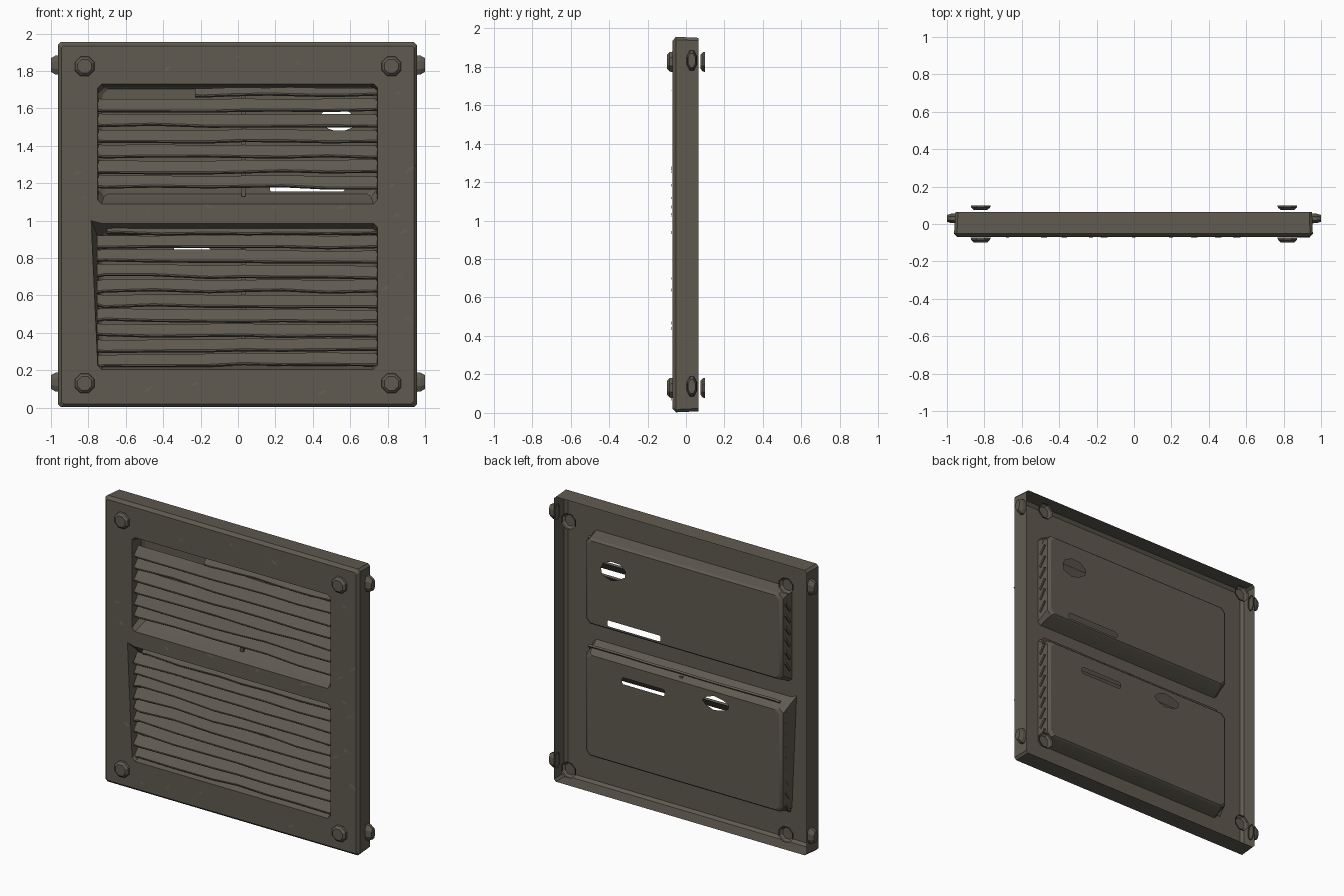
import bpy, bmesh, math, random
from mathutils import Vector, Matrix

if "Cube" in bpy.data.objects:
    bpy.data.objects.remove(bpy.data.objects["Cube"])

random.seed(4)
mat = bpy.data.materials.new("weathered olive brown")
mat.diffuse_color = (0.115, 0.102, 0.080, 1)
mat.use_nodes = True
mat.node_tree.nodes["Principled BSDF"].inputs["Base Color"].default_value = mat.diffuse_color


def finish(bm, name, smooth=True):
    me = bpy.data.meshes.new(name)
    bm.normal_update()
    bm.to_mesh(me)
    bm.free()
    ob = bpy.data.objects.new(name, me)
    bpy.context.collection.objects.link(ob)
    me.materials.append(mat)
    if smooth:
        bpy.ops.object.select_all(action='DESELECT')
        ob.select_set(True)
        bpy.context.view_layer.objects.active = ob
        bpy.ops.object.shade_smooth_by_angle(angle=math.radians(25))
    return ob


def rect(x0, x1, z0, z1, c):
    """Rectangle with cut corners, counter-clockwise seen from the front."""
    return [(x0 + c, z0), (x1 - c, z0), (x1, z0 + c), (x1, z1 - c),
            (x1 - c, z1), (x0 + c, z1), (x0, z1 - c), (x0, z0 + c)]


def loop(bm, pts, y):
    return [bm.verts.new((x, y, z)) for x, z in pts]


def bridge(bm, a, b):
    n = len(a)
    for i in range(n):
        j = (i + 1) % n
        bm.faces.new((a[i], a[j], b[j], b[i]))


def fill(bm, loops):
    """Flat face bounded by the first loop, with the others as holes."""
    edges = []
    for lp in loops:
        for i, v in enumerate(lp):
            w = lp[(i + 1) % len(lp)]
            edges.append(bm.edges.get((v, w)) or bm.edges.new((v, w)))
    bmesh.ops.triangle_fill(bm, use_beauty=True, edges=edges, normal=(0, -1, 0))


def ragged_hole(cx, cz, rx, rz):
    return [(cx + rx * random.uniform(.75, 1) * math.cos(k * math.tau / 9),
             cz + rz * random.uniform(.8, 1) * math.sin(k * math.tau / 9)) for k in range(9)]


# Sheet shell: front frame with side walls, open at the back, two pockets pressed in
bm = bmesh.new()
front = loop(bm, rect(-.945, .94, .02, 1.935, .012), -.07)
edge = loop(bm, rect(-.962, .956, .003, 1.955, .015), -.052)
rear = loop(bm, rect(-.955, .952, .008, 1.95, .015), .064)
bridge(bm, edge, front)
bridge(bm, rear, edge)
mouths = []
pockets = [  # front mouth, pocket floor, holes in the floor
    ((-.75, .745, 1.09, 1.73), (-.745, .74, 1.13, 1.715),
     [ragged_hole(.53, 1.54, .11, .07), rect(.17, .57, 1.155, 1.195, .008)]),
    ((-.75, .745, .205, .985), (-.745, .74, .23, .935),
     [ragged_hole(-.25, .845, .11, .05), rect(.14, .46, .79, .835, .008)]),
]
for i, (mouth, floor, holes) in enumerate(pockets):
    mp = rect(*mouth, .02)
    if i == 1:  # torn upper left corner of the lower opening
        mp[6] = (-.785, 1.0)
    m = loop(bm, mp, -.07)
    f = loop(bm, rect(*floor, .03), .018)
    g = loop(bm, rect(floor[0] + .02, floor[1] - .02, floor[2] + .012, floor[3] - .012, .03), .032)
    bridge(bm, m, f)
    bridge(bm, f, g)
    fill(bm, [g] + [loop(bm, h, .032) for h in holes])
    mouths.append(m)
fill(bm, [front] + mouths)
finish(bm, "pressed_frame_shell")


# Louvre slats: tilted strips with a slightly warped, chipped outline
def slat(bm, z, x0=-.755, x1=.75, depth=.078, tilt=52):
    a = math.radians(tilt + random.uniform(-3, 3))
    d = Vector((0, math.cos(a), math.sin(a)))      # from low front edge to high back edge
    nrm = Vector((0, -math.sin(a), math.cos(a)))   # outward face
    xs = [x0, x0 + .04] + [x0 + (x1 - x0) * t for t in (.2, .4, .52, .66, .82)] + [x1]
    rings = []
    slope = random.uniform(-.006, .006)
    for x in xs:
        c = Vector((x, -.024, z + slope * x + random.uniform(-.004, .004)))
        lo = depth / 2 - random.choice((0, 0, 0, .008))
        rings.append([bm.verts.new(c + d * s + nrm * t) for s, t in
                      ((-lo, -.007), (-lo, .005), (-lo + .006, .009), (depth / 2, .007), (depth / 2, -.007))])
    for p, q in zip(rings, rings[1:]):
        bridge(bm, p, q)
    bm.faces.new(rings[0])
    bm.faces.new(rings[-1][::-1])


for name, zs in (("upper_louvre_slats", [1.615 - .082 * k for k in range(6)]),
                 ("lower_louvre_slats", [.885 - .079 * k for k in range(9)])):
    bm = bmesh.new()
    for z in zs:
        slat(bm, z)
    if name.startswith("upper"):
        slat(bm, 1.685, -.23, .745, .05)   # short top slat
    else:
        slat(bm, .945, -.7, .745, .05)
    bmesh.ops.recalc_face_normals(bm, faces=bm.faces)
    finish(bm, name)

# Thin vertical bar tying the slats together
bm = bmesh.new()
for z0, z1 in ((1.13, 1.7), (.24, .95)):
    bmesh.ops.create_cube(bm, size=1, matrix=Matrix.Translation((.03, .005, (z0 + z1) / 2))
                          @ Matrix.Diagonal((.022, .016, z1 - z0, 1)))
finish(bm, "slat_tie_bar", False)


# Bolt heads: open-backed faceted caps
def bolt(name, pos, direction, squash=1.0, height=.027):
    bm = bmesh.new()
    rot = Vector(direction).to_track_quat('Z', 'Y').to_matrix().to_4x4()
    rings = []
    for r, h in ((.057, 0), (.055, height * .5), (.04, height)):
        rings.append([bm.verts.new((r * math.cos(t), r * math.sin(t), h)) for t in
                      [math.pi / 8 + k * math.tau / 8 for k in range(8)]])
    bridge(bm, rings[0], rings[1])
    bridge(bm, rings[1], rings[2])
    bm.faces.new(rings[2])
    bm.transform(Matrix.Translation(pos) @ Matrix.Diagonal((1, squash, 1, 1)) @ rot)
    finish(bm, name, False)


for s in (-1, 1):
    for tag, z in (("bottom", .13), ("top", 1.825)):
        side = "right" if s > 0 else "left"
        bolt(f"front_bolt_{tag}_{side}", (s * .82, -.071, z), (0, -1, 0))
        bolt(f"rear_bolt_{tag}_{side}", (s * .82, .1, z), (0, -1, 0), height=.024)
        bolt(f"side_bolt_{tag}_{side}", (s * .95, .03, z + .007), (s, 0, 0), .5, .05)

# Loose splinters lying on the frame front and edges
bm = bmesh.new()
for k in range(22):
    s = random.choice((-1, 1))
    if k % 2:
        c = Vector((s * random.uniform(.78, .92), -.072, random.uniform(.25, 1.7)))
    else:
        c = Vector((random.uniform(-.7, .7), -.072, random.choice((.1, 1.04, 1.85)) + random.uniform(-.04, .04)))
    a, l = random.uniform(-.7, .7), random.uniform(.03, .08)
    u = Vector((math.cos(a), 0, math.sin(a))) * l
    w = Vector((-math.sin(a), 0, math.cos(a))) * .01
    bm.faces.new([bm.verts.new(p) for p in (c - u * .5, c - w + Vector((0, -.004, 0)), c + u * .5, c + w)])
finish(bm, "frame_splinters", False)
